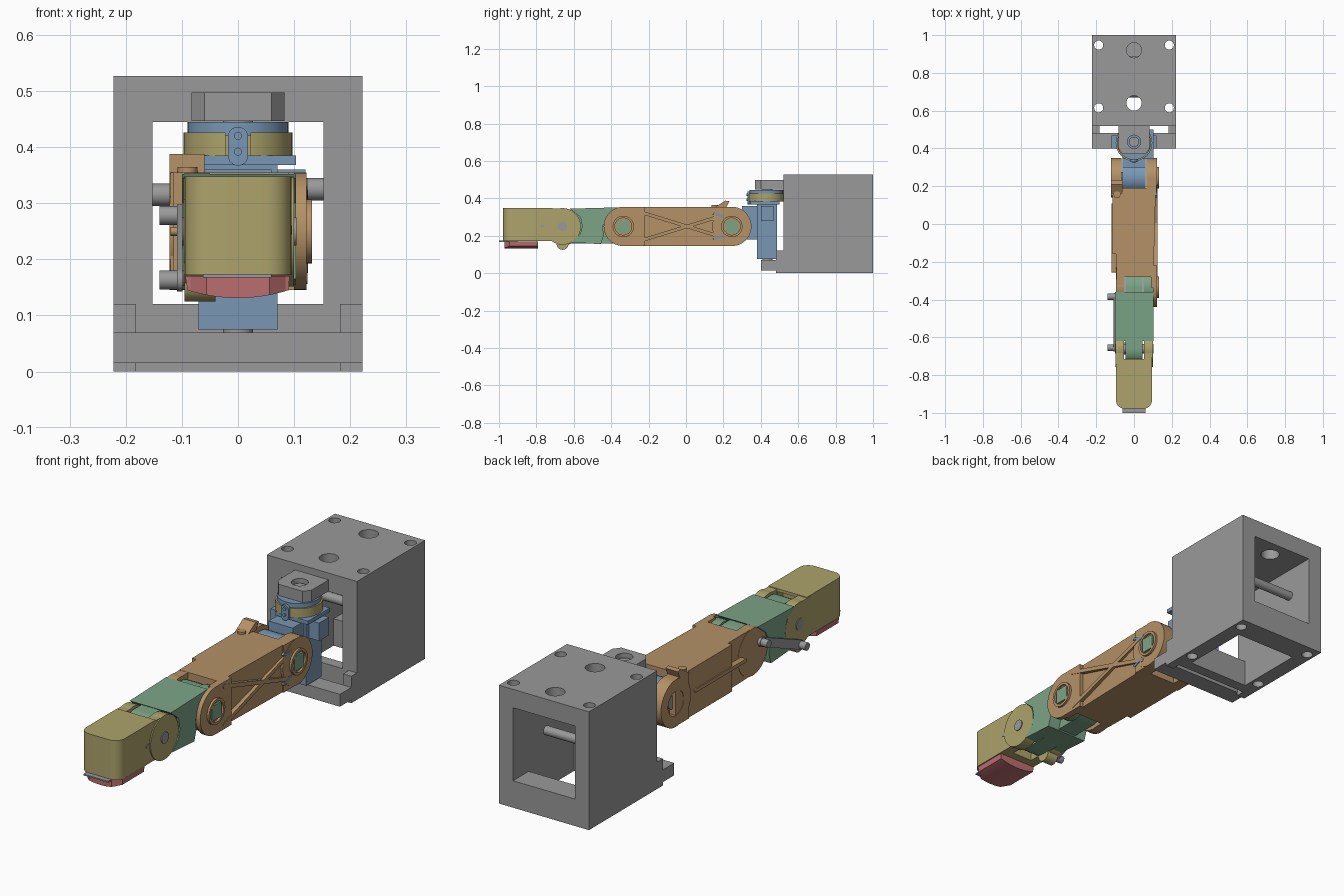
import bpy, bmesh, math
from mathutils import Vector

cube = bpy.data.objects.get("Cube")
if cube:
    bpy.data.objects.remove(cube, do_unlink=True)


def material(name, *rgb):
    m = bpy.data.materials.new(name)
    m.use_nodes = True
    m.diffuse_color = (*rgb, 1)
    m.node_tree.nodes["Principled BSDF"].inputs["Base Color"].default_value = (*rgb, 1)
    return m


GRAY = material("gray metal", .32, .32, .32)
BROWN = material("tan shell", .46, .285, .135)
YELLOW = material("olive shell", .42, .37, .15)
GREEN = material("green shell", .2, .37, .24)
BLUE = material("blue shell", .19, .31, .46)
PINK = material("pink rubber", .5, .155, .16)


def prism(name, points, lo, hi, mat, axis="x"):
    """Extrude a 2D outline along an axis; x uses (y, z), y uses (x, z), z uses (x, y)."""
    place = {"x": lambda a, b, t: (t, a, b),
             "y": lambda a, b, t: (a, t, b),
             "z": lambda a, b, t: (a, b, t)}[axis]
    bm = bmesh.new()
    base = bm.faces.new([bm.verts.new(place(a, b, lo)) for a, b in points])
    ext = bmesh.ops.extrude_face_region(bm, geom=[base])
    moved = [v for v in ext["geom"] if isinstance(v, bmesh.types.BMVert)]
    bmesh.ops.translate(bm, verts=moved, vec=Vector(place(0, 0, hi - lo)))
    bmesh.ops.recalc_face_normals(bm, faces=bm.faces)
    me = bpy.data.meshes.new(name)
    bm.to_mesh(me)
    bm.free()
    me.materials.append(mat)
    ob = bpy.data.objects.new(name, me)
    bpy.context.collection.objects.link(ob)
    return ob


def box(name, x, y, z, mat):
    return prism(name, [(x[0], y[0]), (x[1], y[0]), (x[1], y[1]), (x[0], y[1])], *z, mat, "z")


def arc(c, r, start=0, end=360, n=40):
    full = end - start == 360
    steps = n if full else n + 1
    return [(c[0] + r * math.cos(math.radians(start + (end - start) * i / n)),
             c[1] + r * math.sin(math.radians(start + (end - start) * i / n))) for i in range(steps)]


def cyl(name, c, r, lo, hi, mat, axis="x"):
    return prism(name, arc(c, r), lo, hi, mat, axis)


def capsule(a, b, r):
    """Outline of two equal circles joined by tangents."""
    t = math.degrees(math.atan2(b[1] - a[1], b[0] - a[0]))
    return arc(b, r, t - 90, t + 90, 20) + arc(a, r, t + 90, t + 270, 20)


def cut(ob, *cutters):
    for c in cutters:
        c.hide_render = True
        mod = ob.modifiers.new("cut", "BOOLEAN")
        mod.operation, mod.solver, mod.object = "DIFFERENCE", "EXACT", c
        bpy.context.view_layer.objects.active = ob
        bpy.ops.object.modifier_apply(modifier=mod.name)
        bpy.data.objects.remove(c, do_unlink=True)


HIP, KNEE, ANKLE = (.245, .25), (-.335, .25), (-.66, .25)

# Mounting frame: a through tunnel, an open floor and drilled holes
frame = box("mount_frame", (-.222, .222), (.52, 1), (0, .527), GRAY)
cut(frame,
    box("tunnel", (-.152, .152), (.4, 1.1), (.12, .445), GRAY),
    box("floor_opening", (-.152, .152), (.57, .89), (-.1, .2), GRAY),
    *[cyl("top_hole", (0, y), .04, .4, .6, GRAY, "z") for y in (.64, .92)],
    *[cyl("bolt_hole", (x, y), .024, -.1, .6, GRAY, "z") for x in (-.187, .187) for y in (.615, .947)])
cyl("rear_cross_rod", (.87, .315), .02, -.155, .08, GRAY)
cyl("front_cross_rod", (.69, .325), .02, -.1, .155, GRAY)

# Lower and upper pivot brackets
for side, x in (("left", .182), ("right", -.222)):
    box(side + "_bracket_tab", (x, x + .04), (.48, .522), (0, .12), GRAY)
box("lower_bracket", (-.222, .222), (.4, .482), (.015, .07), GRAY)
cyl("lower_pivot", (0, .435), .027, .015, .08, GRAY, "z")
upper = prism("upper_bracket", [(-.083, .522), (-.083, .4), (-.06, .37), (.06, .37), (.083, .4), (.083, .522)],
              .447, .497, GRAY, "z")
cut(upper, cyl("pivot_hole", (0, .435), .035, .4, .6, GRAY, "z"))
cyl("upper_pivot", (0, .435), .027, .44, .48, GRAY, "z")

# Turning shoulder
cyl("shoulder_top_disc", (0, .43), .09, .42, .445, BLUE, "z")
clamp = cyl("shoulder_clamp", (0, .43), .097, .384, .426, YELLOW, "z")
cut(clamp, box("clamp_gap", (-.022, .022), (.3, .36), (.3, .5), YELLOW))
prism("clamp_tab", capsule((0, .385), (0, .418), .018), .328, .37, BLUE, "y")
for z in (.392, .42):
    cyl("tab_screw", (0, z), .007, .323, .33, BLUE, "y")
box("shoulder_plate", (-.06, .103), (.345, .5), (.368, .385), BLUE)
box("shoulder_body", (-.07, .07), (.38, .487), (.075, .37), BLUE)
box("shoulder_lugs", (-.12, .12), (.4, .468), (.28, .36), BLUE)
box("shoulder_yoke", (-.06, .06), (.3, .385), (.18, .36), BLUE)
cyl("hip_hub", HIP, .088, -.06, .06, BLUE)

# Upper arm: tapered shell with rounded cheeks at each joint
prism("arm_shell", [(-.115, .19), (.115, .19), (.103, -.28), (-.093, -.28), (-.095, -.16), (-.115, -.16)],
      .146, .355, BROWN, "z")
hip_left = cyl("hip_cheek_left", HIP, .105, .065, .122, BROWN)
hip_right = cyl("hip_cheek_right", HIP, .105, -.122, -.065, BROWN)
cut(hip_right, cyl("hip_recess", HIP, .055, -.2, -.09, BROWN))
cyl("hip_bearing", HIP, .03, -.105, -.06, GRAY)
cyl("knee_cheek_left", KNEE, .105, .1, .122, BROWN)
cyl("knee_cheek_right", KNEE, .105, -.095, -.05, BROWN)
box("knee_link_left", (.09, .122), (KNEE[0], -.22), (.145, .355), BROWN)
box("knee_link_right", (-.093, -.05), (KNEE[0], -.22), (.147, .354), BROWN)
box("hip_link_left", (.065, .12), (.15, HIP[0]), (.146, .355), BROWN)
box("hip_link_right", (-.12, -.065), (.15, HIP[0]), (.146, .355), BROWN)
prism("side_groove_strip", capsule((-.25, .25), (.1, .25), .008), -.12, -.09, BROWN)
prism("arm_hook", [(.15, .35), (.21, .388), (.232, .385), (.215, .35)], -.122, -.06, BROWN)
cyl("hook_screw", (-.09, .155), .018, .35, .365, BROWN, "z")

# Joint caps with square shafts, and crossed braces between them
for label, c in (("hip", HIP), ("knee", KNEE)):
    cap = cyl(label + "_cap", c, .057, .1, .132, BROWN)
    cut(cap, cyl("cap_recess", c, .045, .122, .2, BROWN))
    box(label + "_shaft", (.1, .13), (c[0] - .033, c[0] + .033), (c[1] - .033, c[1] + .033), GREEN)
for s in (-1, 1):
    prism("cross_brace", capsule((-.27, .25 + s * .085), (.2, .25 - s * .06), .009), .1, .124, BROWN)
    prism("hip_gap", [(.14, .25 + s * .065), (.2, .25 + s * .045), (.2, .25 + s * .057), (.15, .25 + s * .074)],
          .115, .1245, BLUE)

# Lower leg: waisted green block with a tongue into each joint
prism("shin_block", [(-.62, .345), (-.36, .352), (-.42, .305), (-.445, .25), (-.44, .2), (-.455, .155),
                     (-.61, .165), (-.565, .21), (-.555, .25), (-.565, .3)], -.1, .103, GREEN)
prism("shin_tongue", capsule(ANKLE, KNEE, .09), -.046, .046, GREEN)
cyl("knee_inner_hub", KNEE, .095, .05, .1, GREEN)

# Push rod on the right side
ROD_TOP, ROD_END = (-.385, .278), (-.655, .163)
prism("push_rod", capsule(ROD_TOP, ROD_END, .02), -.109, -.099, GRAY)
for c in (ROD_TOP, ROD_END):
    cyl("push_rod_pin", c, .017, -.14, -.085, GRAY)
cyl("ankle_lever", (-.66, .157), .032, -.095, -.04, YELLOW)

# Foot: rounded block, ankle cheeks, sole
R = .045
foot = prism("foot_block", [(.095, -.715), (-.095, -.715)] + arc((-.095 + R, -.978 + R), R, 180, 270, 10)
             + arc((.095 - R, -.978 + R), R, 270, 360, 10), .172, .348, YELLOW, "z")
cut(foot, box("ankle_clearance", (-.05, .05), (-.755, -.6), (.16, .335), YELLOW))
for side, lo, hi in (("left", .052, .1), ("right", -.097, -.052)):
    cyl("ankle_cheek_" + side, ANKLE, .098, lo, hi, YELLOW)
    box("ankle_link_" + side, (lo, min(hi, .095)), (-.74, -.66), (.172, .345), YELLOW)
cyl("ankle_pin", ANKLE, .025, -.1, .104, GRAY)
prism("foot_slot", capsule((-.775, .252), (-.705, .252), .008), .094, .0965, GRAY)
box("toe_plate", (-.062, .06), (-1, -.9), (.168, .174), GRAY)
sole_arc = [(x / 100, .131 + .014 * (x / 9) ** 2) for x in range(-9, 10)]
sole = prism("sole", [(-.094, .17)] + sole_arc + [(.092, .17)], -.97, -.79, PINK, "y")
bpy.context.view_layer.objects.active = sole
cut(sole, *[prism("sole_corner", [(s * .2, -1.1), (s * .04, -1.1), (s * .05, -.975), (s * .085, -.945), (s * .2, -.92)],
                  .1, .2, PINK, "z") for s in (-1, 1)])

# Smooth the round surfaces and keep the edges crisp
for ob in list(bpy.context.scene.objects):
    ob.select_set(ob.type == "MESH")
bpy.context.view_layer.objects.active = frame
bpy.ops.object.shade_smooth_by_angle(angle=math.radians(25))
